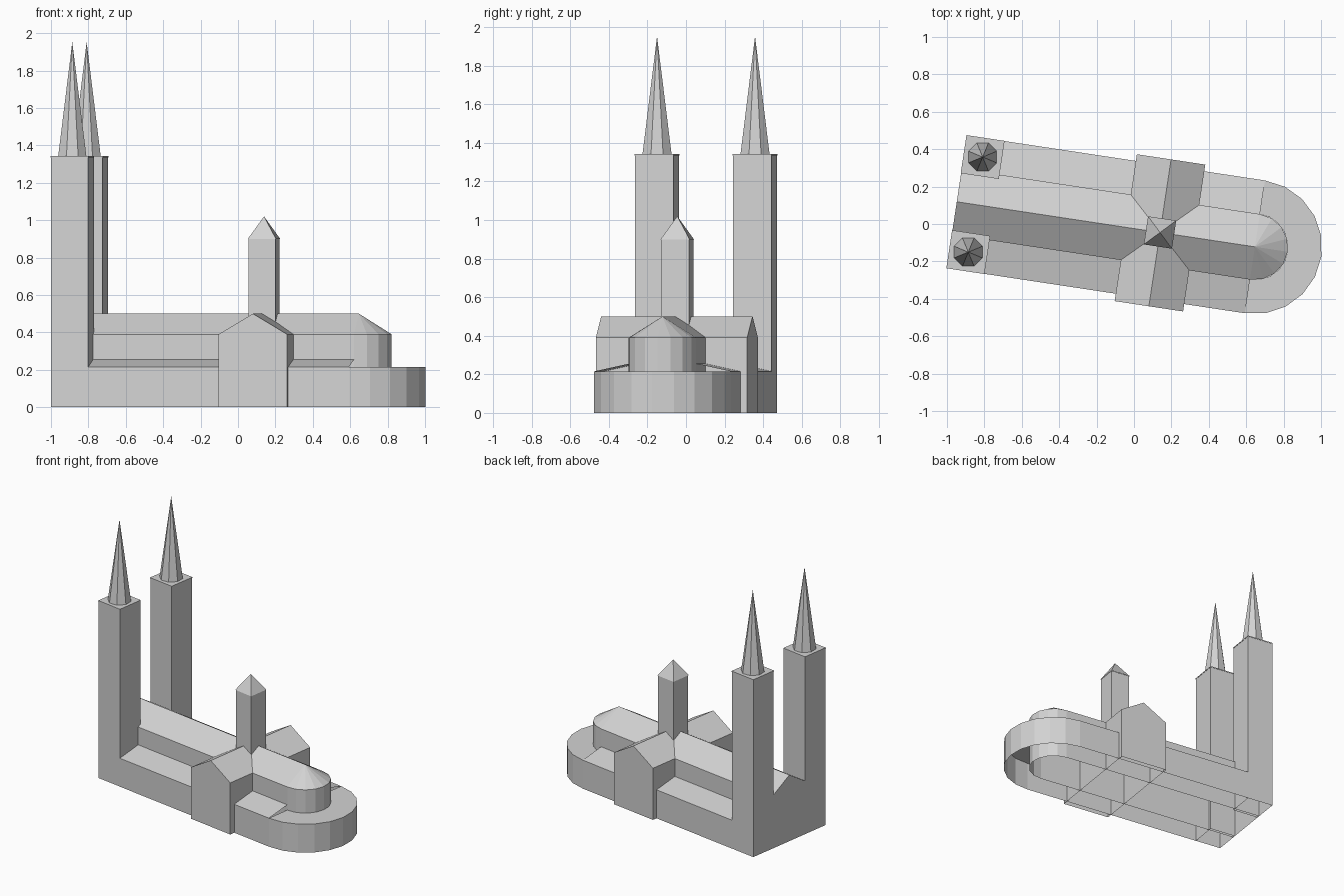
import bpy
from math import pi, sin, cos, radians

if "Cube" in bpy.data.objects:
    bpy.data.objects.remove(bpy.data.objects["Cube"], do_unlink=True)

stone = bpy.data.materials.new("pale_grey_stone")
stone.use_nodes = True
colour = (0.65, 0.65, 0.65, 1)
stone.diffuse_color = colour
stone.node_tree.nodes["Principled BSDF"].inputs["Base Color"].default_value = colour

# Parts use a local frame: x runs from the west front towards the apse
ORIGIN = (-0.9475, 0.119, 0)
TURN = radians(-8.6)


def add(name, verts, faces):
    mesh = bpy.data.meshes.new(name)
    mesh.from_pydata(verts, [], faces)
    mesh.materials.append(stone)
    obj = bpy.data.objects.new(name, mesh)
    obj.location = ORIGIN
    obj.rotation_euler.z = TURN
    bpy.context.collection.objects.link(obj)


def shell(name, profile, start, end, place, closed, start_cap, end_cap):
    """Extrude a counter-clockwise profile; place maps (a, b, t) to a point."""
    n = len(profile)
    verts = [place(a, b, t) for t in (start, end) for a, b in profile]
    faces = [(i, (i + 1) % n, n + (i + 1) % n, n + i)
             for i in range(n if closed else n - 1)]
    if start_cap:
        faces.append(tuple(reversed(range(n))))
    if end_cap:
        faces.append(tuple(range(n, 2 * n)))
    add(name, verts, faces)


def along(a, b, t):
    return (t, a, b)


def across(a, b, t):
    return (b, t, a)


def upward(a, b, t):
    return (a, b, t)


def block(name, x, y, half, z0, z1, floor=False):
    square = [(x - half, y - half), (x + half, y - half),
              (x + half, y + half), (x - half, y + half)]
    shell(name, square, z0, z1, upward, True, floor, True)


def spire(name, x, y, radius, sides, z0, z1, phase):
    angles = [2 * pi * (i + 0.5) / sides + phase for i in range(sides)]
    ring = [(x + radius * cos(a), y + radius * sin(a), z0) for a in angles]
    add(name, ring + [(x, y, z1)], [(i, (i + 1) % sides, sides) for i in range(sides)])


def half_ring(radius, steps, z):
    return [(END + radius * cos(pi * i / steps - pi / 2),
             radius * sin(pi * i / steps - pi / 2), z) for i in range(steps + 1)]


END = 1.612
TOWER = 0.202
AISLE, NAVE = 0.359, 0.177
LOW, LEAN, EAVE, RIDGE = 0.215, 0.255, 0.39, 0.5

# Side aisles: outer wall and lean-to roof, open at the east end
lean_to = [(AISLE, 0), (AISLE, LOW), (NAVE, LEAN)]
shell("left_aisle", lean_to, TOWER, END, along, False, False, False)
shell("right_aisle", [(-y, z) for y, z in reversed(lean_to)],
      TOWER, END, along, False, False, False)

# Tall nave with gabled roof, running into the apse
shell("nave", [(NAVE, 0), (NAVE, EAVE), (0, RIDGE), (-NAVE, EAVE), (-NAVE, 0)],
      0, END, along, False, True, False)

# Transept crossing the nave
MID, WIDE = 1.099, 0.185
shell("transept", [(0, MID - WIDE), (EAVE, MID - WIDE), (RIDGE, MID),
                   (EAVE, MID + WIDE), (0, MID + WIDE)],
      -0.399, 0.395, across, False, True, True)

# Round apse with half-cone roof
n = 8
verts = half_ring(NAVE, n, 0) + half_ring(NAVE, n, EAVE) + [(END, 0, RIDGE)]
faces = []
for i in range(n):
    faces.append((i, i + 1, n + 2 + i, n + 1 + i))
    faces.append((n + 1 + i, n + 2 + i, 2 * n + 2))
add("apse", verts, faces)

# Low walkway around the apse: curved wall and flat ring roof
n = 10
verts = half_ring(AISLE, n, 0) + half_ring(AISLE, n, LOW) + half_ring(NAVE, n, LOW)
faces = []
for i in range(n):
    top = n + 1 + i
    faces.append((i, i + 1, top + 1, top))
    faces.append((top, top + 1, top + n + 2, top + n + 1))
add("ambulatory", verts, faces)

# Crossing tower with pyramid roof
block("crossing_tower", MID, 0, 0.073, 0.3, 0.9)
spire("crossing_tower_roof", MID, 0, 0.076 * 2 ** 0.5, 4, 0.9, 1.02, 0)

# Twin west towers with thin cornices and octagonal spires
for side, s in (("left", 1), ("right", -1)):
    y = s * 0.257
    block(side + "_west_tower", TOWER / 2, y, TOWER / 2, 0, 1.335)
    block(side + "_tower_cornice", TOWER / 2, y, 0.103, 1.335, 1.342, floor=True)
    spire(side + "_tower_spire", 0.101, y, 0.0815, 8, 1.342, 1.953, -TURN)
